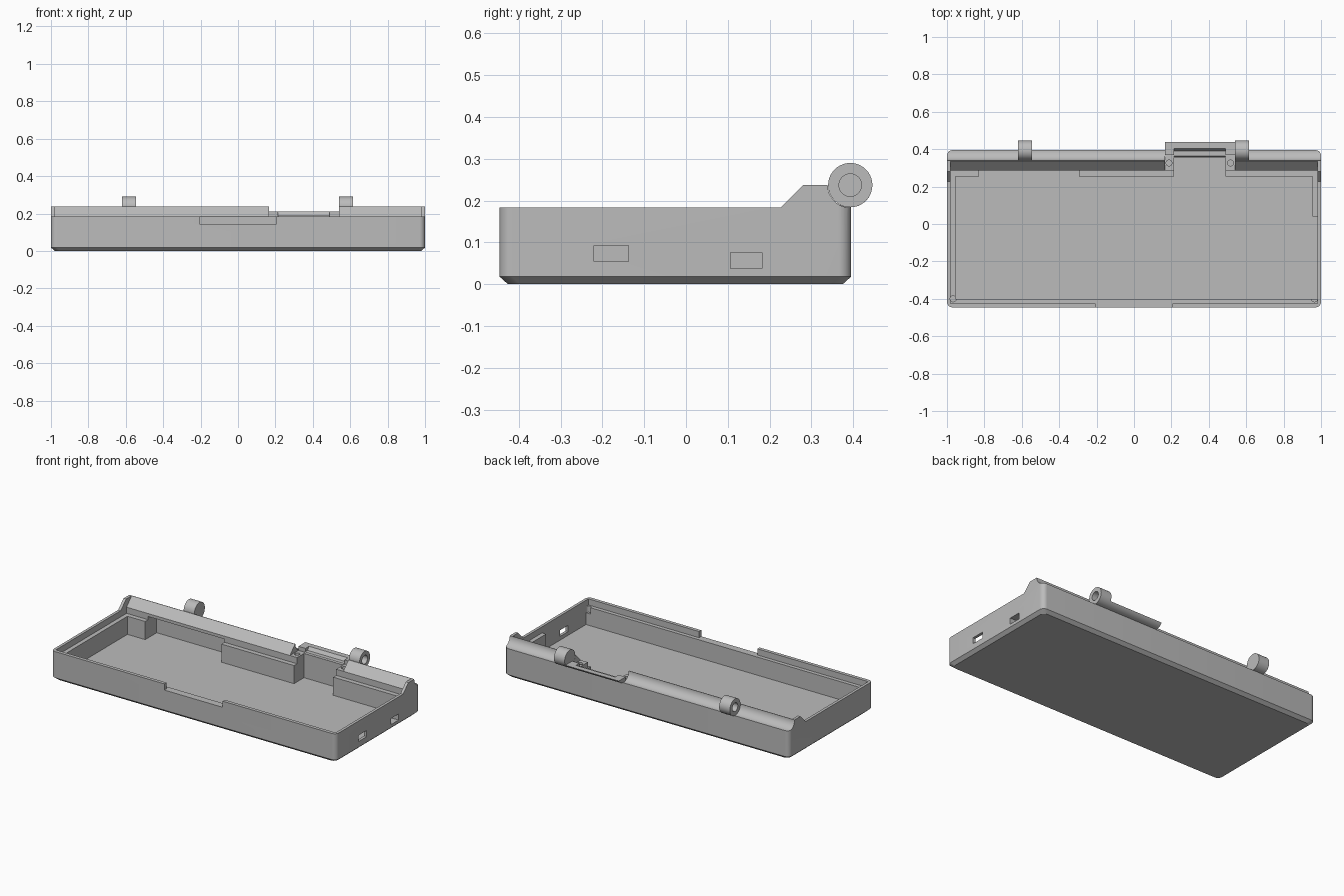
import bpy, bmesh, math
from mathutils import Matrix

cube = bpy.data.objects.get("Cube")
if cube:
    bpy.data.objects.remove(cube, do_unlink=True)

gray = bpy.data.materials.new("mid_gray")
gray.use_nodes = True
gray.diffuse_color = (0.5, 0.5, 0.5, 1)
gray.node_tree.nodes["Principled BSDF"].inputs["Base Color"].default_value = (0.5, 0.5, 0.5, 1)


def make(name, bm):
    bmesh.ops.recalc_face_normals(bm, faces=bm.faces)
    mesh = bpy.data.meshes.new(name)
    bm.to_mesh(mesh)
    bm.free()
    mesh.materials.append(gray)
    ob = bpy.data.objects.new(name, mesh)
    bpy.context.collection.objects.link(ob)
    return ob


def loft(name, rings):
    bm = bmesh.new()
    loops = [[bm.verts.new(p) for p in ring] for ring in rings]
    n = len(loops[0])
    for a, b in zip(loops, loops[1:]):
        for i in range(n):
            j = (i + 1) % n
            bm.faces.new((a[i], a[j], b[j], b[i]))
    bm.faces.new(loops[0][::-1])
    bm.faces.new(loops[-1])
    return make(name, bm)


def extrude_x(name, profile, x0, x1):
    return loft(name, [[(x, y, z) for y, z in profile] for x in (x0, x1)])


def box(name, x0, x1, y0, y1, z0, z1):
    return extrude_x(name, [(y0, z0), (y1, z0), (y1, z1), (y0, z1)], x0, x1)


def cylinder(name, radius, depth, center, along_x=False):
    bm = bmesh.new()
    turn = Matrix.Rotation(math.pi / 2, 4, 'Y') if along_x else Matrix()
    bmesh.ops.create_cone(bm, cap_ends=True, segments=40, radius1=radius, radius2=radius,
                          depth=depth, matrix=Matrix.Translation(center) @ turn)
    return make(name, bm)


def arc(cy, cz, r, a0, a1, n=12):
    angles = [math.radians(a0 + (a1 - a0) * i / n) for i in range(n + 1)]
    return [(cy + r * math.cos(a), cz + r * math.sin(a)) for a in angles]


def rounded_ring(inset, z):
    r = 0.03
    hx, y0, y1 = 1 - inset, -0.446 + inset, 0.395 - inset
    corners = [(hx - r, y1 - r, 0), (r - hx, y1 - r, 90),
               (r - hx, y0 + r, 180), (hx - r, y0 + r, 270)]
    return [(x, y, z) for cx, cy, a in corners for x, y in arc(cx, cy, r, a, a + 90, 8)]


def select(ob):
    bpy.ops.object.select_all(action='DESELECT')
    ob.select_set(True)
    bpy.context.view_layer.objects.active = ob


def carve(ob, cutter):
    cutter.hide_render = True
    select(ob)
    mod = ob.modifiers.new("cut", 'BOOLEAN')
    mod.operation = 'DIFFERENCE'
    mod.solver = 'EXACT'
    mod.object = cutter
    bpy.ops.object.modifier_apply(modifier=mod.name)
    bpy.data.objects.remove(cutter, do_unlink=True)


def smooth(ob):
    select(ob)
    bpy.ops.object.shade_smooth_by_angle(angle=math.radians(30))


HY, HZ, HR = 0.393, 0.237, 0.053      # hinge axis and radius
FLOOR, LEDGE, RIM = 0.03, 0.145, 0.184

# Outer shell with chamfered base
tray = loft("tray", [rounded_ring(0.02, 0), rounded_ring(0, 0.018), rounded_ring(0, 0.26)])

# Side outline: low rim, raised back ridge, concave hinge groove
outline = [(-1, RIM), (0.227, RIM), (0.28, HZ)] + arc(HY, HZ, HR + 0.001, 180, 270)
carve(tray, extrude_x("rim_cutter", outline + [(1, 0.183), (1, 0.5), (-1, 0.5)], -1.1, 1.1))

# Stepped lip and sloped front of the ridge
step = [(-0.424, LEDGE), (0.285, LEDGE), (0.285, RIM), (0.336, HZ), (0.336, 0.4), (-0.424, 0.4)]
carve(tray, extrude_x("lip_cutter", step, -0.982, 0.982))

# Cavities, undercut, latch opening, thumb notch and side ports
boxes = [
    (-0.955, 0.955, -0.4, 0.255, FLOOR, 0.4),
    (0.9, 0.982, -0.4, 0.04, FLOOR, 0.4),
    (-0.83, -0.295, 0.2, 0.37, FLOOR, 0.165),
    (0.165, 0.54, 0.275, 1, RIM, 0.4),
    (0.215, 0.49, 0.2, 0.355, FLOOR, 0.4),
    (-0.205, 0.205, -1, -0.42, LEDGE, 0.4),
    (0.9, 1.1, -0.22, -0.138, 0.054, 0.093),
    (0.9, 1.1, 0.107, 0.182, 0.037, 0.076),
]
for b in boxes:
    carve(tray, box("pocket_cutter", *b))

# Small round holes in the front corners and latch tabs
for x, y, z in [(-0.967, -0.4, LEDGE), (0.965, -0.4, LEDGE), (0.187, 0.326, RIM), (0.516, 0.326, RIM)]:
    carve(tray, cylinder("hole_cutter", 0.016, 0.08, (x, y, z)))
smooth(tray)

# Hinge knuckles with blind holes on their outer ends
for side, x0, x1 in (("left", 0.54, 0.615), ("right", -0.62, -0.545)):
    knuckle = cylinder(side + "_hinge_knuckle", HR, x1 - x0, ((x0 + x1) / 2, HY, HZ), True)
    outer = x1 if x0 > 0 else x0
    carve(knuckle, cylinder("bore_cutter", 0.027, 0.1, (outer, HY, HZ), True))
    smooth(knuckle)

# Latch rest: lower slice of the hinge barrel with a shallow trough
under = [(0.375, 0.17), (HY, 0.17)] + arc(HY, HZ, HR, -90, -30.6)
trough = under + [(0.405, 0.21), (0.39, 0.19), (0.363, 0.19), (0.357, 0.184), (0.357, 0.17)]
smooth(extrude_x("latch_rest", trough, 0.215, 0.49))
for side, x0, x1 in (("right", 0.165, 0.215), ("left", 0.49, 0.54)):
    smooth(extrude_x(side + "_latch_end", under + [(0.37, 0.21), (0.37, 0.17)], x0, x1))
